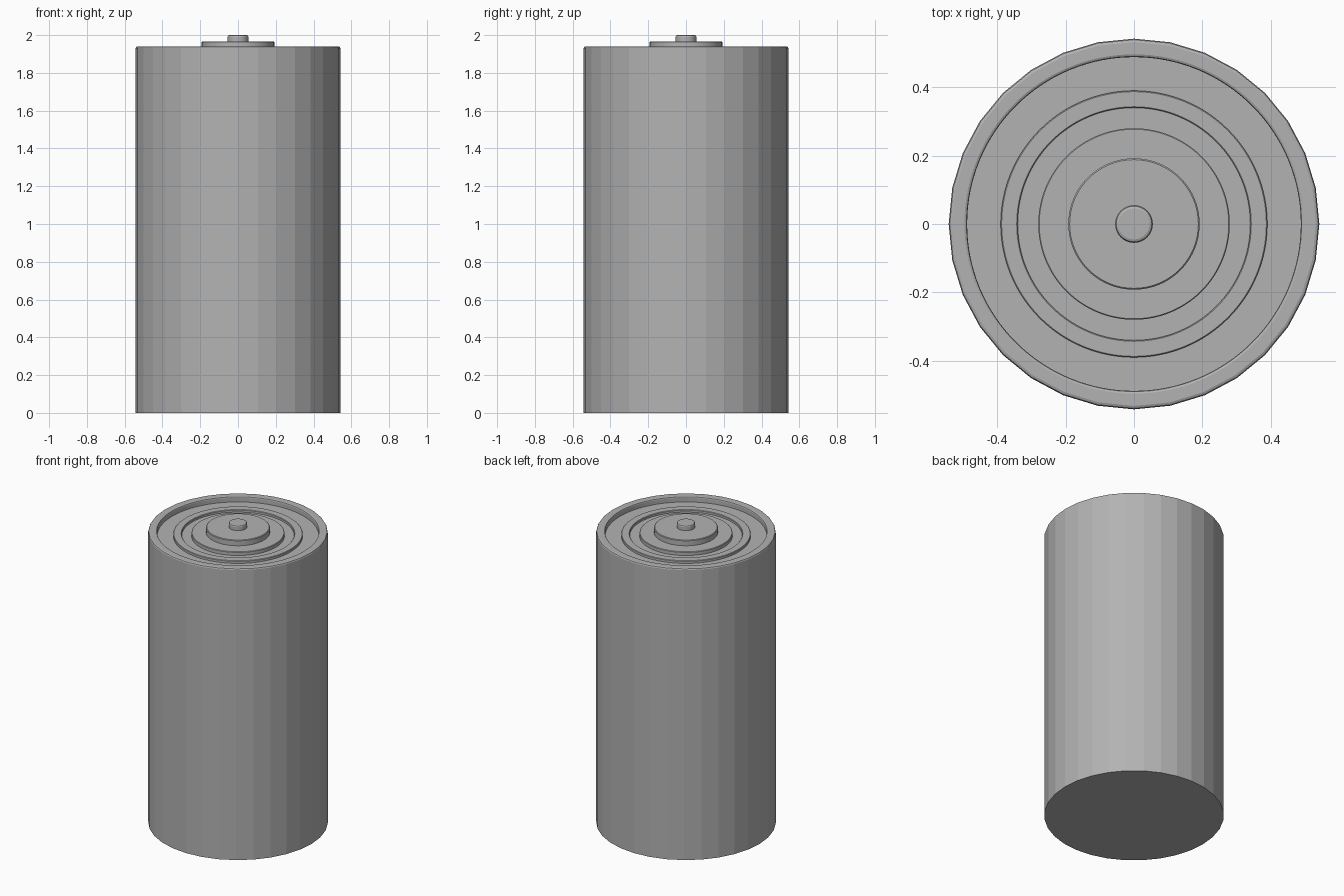
import bpy, bmesh, math

if "Cube" in bpy.data.objects:
    bpy.data.objects.remove(bpy.data.objects["Cube"])

grey = bpy.data.materials.new("plain grey")
grey.diffuse_color = (0.45, 0.45, 0.45, 1)
grey.use_nodes = True
grey.node_tree.nodes["Principled BSDF"].inputs["Base Color"].default_value = grey.diffuse_color


def lathe(name, rings, cap_bottom=False):
    """rings: (radius, z, sides); a ring may have a multiple of the sides below it."""
    bm = bmesh.new()
    loops = []
    for r, z, n in rings:
        loops.append([bm.verts.new((r * math.cos(2 * math.pi * i / n),
                                    r * math.sin(2 * math.pi * i / n), z)) for i in range(n)])
    for a, b in zip(loops, loops[1:]):
        n, k = len(a), len(b) // len(a)
        for i in range(n):
            inner = [b[(i * k + j) % len(b)] for j in range(k, -1, -1)]
            bm.faces.new([a[i], a[(i + 1) % n]] + inner)
    bm.faces.new(loops[-1])
    if cap_bottom:
        bm.faces.new(loops[0][::-1])
    me = bpy.data.meshes.new(name)
    bm.to_mesh(me)
    bm.free()
    me.materials.append(grey)
    ob = bpy.data.objects.new(name, me)
    bpy.context.collection.objects.link(ob)
    return ob


FLOOR, S = 1.905, 128

# faceted can body with softened top edge and recessed lid floor
lathe("body", [(0.542, 0, 32), (0.542, 1.931, 32), (0.539, 1.938, 32), (0.532, 1.941, 32),
               (0.496, 1.941, S), (0.490, 1.938, S), (0.488, 1.932, S), (0.488, FLOOR, S)], True)

# raised ring, groove and raised plate on the lid
e = 0.003
lathe("lid_rings", [(0.390, FLOOR, S), (0.390, 1.922 - e, S), (0.390 - e, 1.922, S),
                    (0.340 + e, 1.922, S), (0.340, 1.922 - e, S), (0.340, FLOOR + 0.001, S),
                    (0.280, FLOOR + 0.001, S), (0.280, 1.930 - e, S), (0.280 - e, 1.930, S)])

# contact disc and central nub
lathe("contact_disc", [(0.192, 1.925, S), (0.192, 1.963, S), (0.188, 1.967, S)])
lathe("contact_nub", [(0.055, 1.960, 64), (0.055, 1.990, 64), (0.052, 1.997, 64), (0.045, 2.0, 64)])
